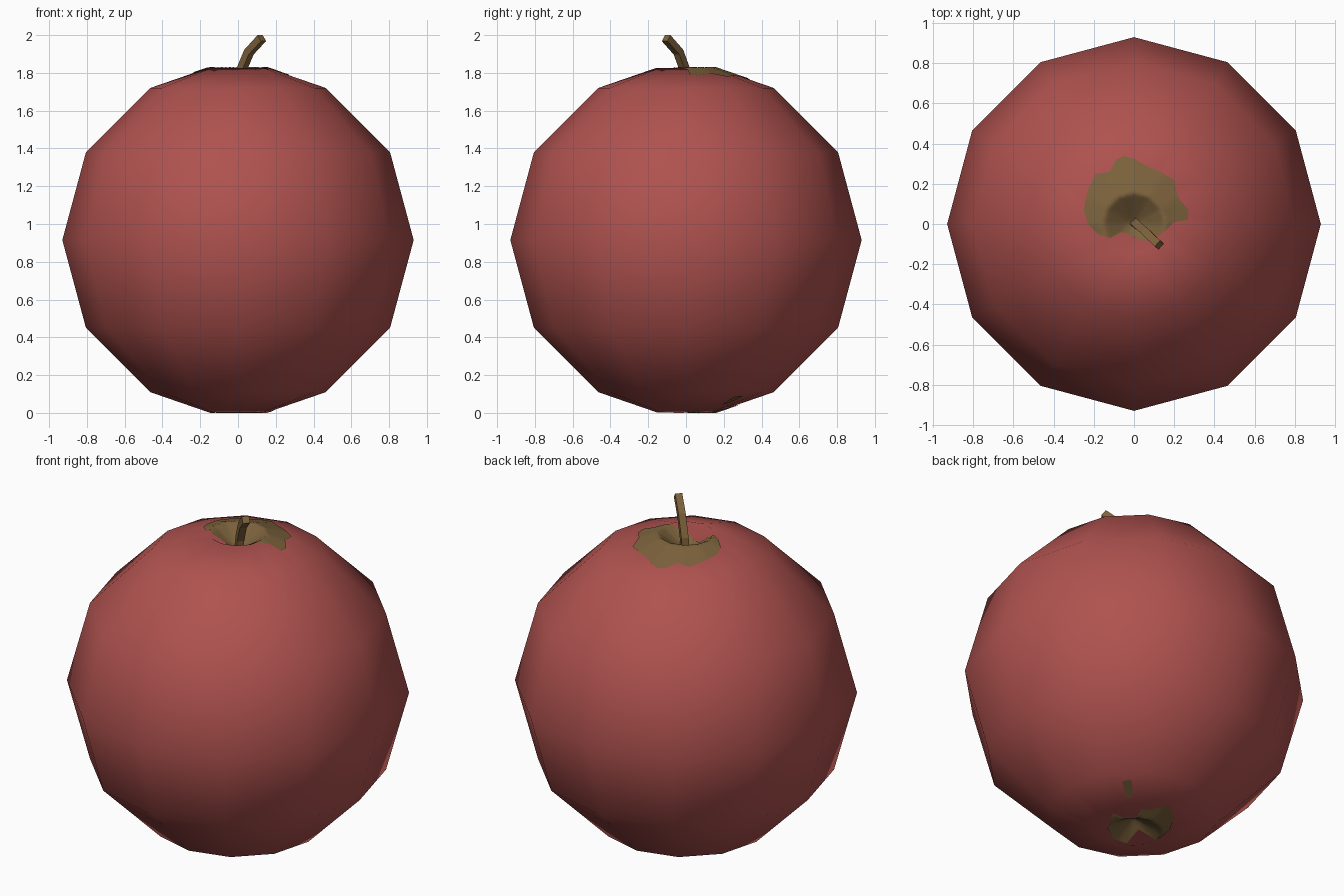
import bpy, bmesh, math
from mathutils import Vector
from mathutils.bvhtree import BVHTree

if "Cube" in bpy.data.objects:
    bpy.data.objects.remove(bpy.data.objects["Cube"])


def material(name, rgb):
    m = bpy.data.materials.new(name)
    m.diffuse_color = (*rgb, 1)
    m.use_nodes = True
    m.node_tree.nodes["Principled BSDF"].inputs["Base Color"].default_value = m.diffuse_color
    return m


RED = material("apple red", (0.43, 0.085, 0.078))
BROWN = material("stem brown", (0.21, 0.122, 0.046))
OLIVE = material("olive brown", (0.20, 0.122, 0.045))


def make_object(name, bm, mat, smooth=True):
    mesh = bpy.data.meshes.new(name)
    for f in bm.faces:
        f.smooth = smooth
    bm.to_mesh(mesh)
    mesh.materials.append(mat)
    ob = bpy.data.objects.new(name, mesh)
    bpy.context.collection.objects.link(ob)
    return ob


# apple body: 12-sided lathe with a dimple at both ends
SIDES = 12
PROFILE = [(0.155, 0.003), (0.465, 0.11), (0.805, 0.45), (0.93, 0.915),
           (0.805, 1.38), (0.465, 1.72), (0.155, 1.827)]
bm = bmesh.new()
rings = []
for r, z in PROFILE:
    rings.append([bm.verts.new((r * math.cos(math.tau * i / SIDES),
                                r * math.sin(math.tau * i / SIDES), z))
                  for i in range(SIDES)])
low = bm.verts.new((0, 0, 0.09))
high = bm.verts.new((0, 0, 1.72))
for i in range(SIDES):
    j = (i + 1) % SIDES
    for a, b in zip(rings, rings[1:]):
        bm.faces.new((a[i], a[j], b[j], b[i]))
    bm.faces.new((rings[0][j], rings[0][i], low))
    bm.faces.new((rings[-1][i], rings[-1][j], high))
bm.normal_update()
make_object("apple_body", bm, RED)
tree = BVHTree.FromBMesh(bm)


# thin coloured patches laid on the body surface
def patch(name, outline, centre, side):
    pts = []
    for k, p in enumerate(outline):
        a, b = Vector(p), Vector(outline[(k + 1) % len(outline)])
        pts += [a.lerp(b, t / 3) for t in range(3)]
    c = Vector(centre)
    pb = bmesh.new()

    def drop(p):
        hit, n, _, _ = tree.ray_cast(Vector((p.x, p.y, 1 + side * 2)),
                                     Vector((0, 0, -side)))
        return pb.verts.new(hit + Vector((0, 0, side * 0.005)))

    steps = 16
    mid = drop(c + Vector((0.0003, 0.0002)))
    loops = [[drop(c.lerp(p, s / steps)) for p in pts]
             for s in range(1, steps + 1)]
    n = len(pts)
    for i in range(n):
        j = (i + 1) % n
        pb.faces.new((mid, loops[0][i], loops[0][j]))
        for a, b in zip(loops, loops[1:]):
            pb.faces.new((a[i], b[i], b[j], a[j]))
    pb.normal_update()
    if sum(f.normal.z for f in pb.faces) * side < 0:
        bmesh.ops.reverse_faces(pb, faces=pb.faces[:])
    make_object(name, pb, OLIVE)


def diagonal(points):
    # screen axes of the lower back right view to x, y
    s = math.sqrt(0.5)
    return [((v - u) * s, (v + u) * s) for u, v in points]


patch("top_patch", [
    (-.05, .34), (.0, .325), (.06, .29), (.13, .26), (.2, .22), (.22, .13),
    (.27, .07), (.27, .02), (.2, .01), (.16, -.03), (.12, -.06), (.05, -.085),
    (-.06, -.04), (-.12, -.07), (-.18, -.05), (-.23, 0), (-.25, .07),
    (-.23, .17), (-.19, .25), (-.12, .26), (-.09, .32)], (0, .1), 1)
patch("bottom_patch", diagonal([
    (-.14, .05), (-.10, .18), (-.05, .16), (.03, .16), (.06, .21), (.11, .19),
    (.21, .2), (.22, .07), (.19, -.02), (.11, -.1), (.02, -.06), (-.05, -.13),
    (-.12, -.08)]), diagonal([(.03, .05)])[0], -1)
patch("bottom_speck", diagonal([
    (-.03, .40), (.02, .41), (.025, .35), (.015, .29), (-.01, .28),
    (-.02, .33)]), diagonal([(0, .35)])[0], -1)

# stem: bent square rod
PATH = [Vector(p) for p in ((0, 0.005, 1.69), (0.012, 0, 1.80),
                            (0.058, -0.04, 1.91), (0.126, -0.105, 1.984))]
bm = bmesh.new()
across = Vector((0.65, 0.75, 0)).normalized()
prev = None
for k, p in enumerate(PATH):
    d = (PATH[min(k + 1, 3)] - PATH[max(k - 1, 0)]).normalized()
    u = (across - d * across.dot(d)).normalized()
    w = d.cross(u)
    ring = [bm.verts.new(p + (u * a + w * b) * 0.02)
            for a, b in ((1, 1), (-1, 1), (-1, -1), (1, -1))]
    if prev:
        for i in range(4):
            j = (i + 1) % 4
            bm.faces.new((prev[i], prev[j], ring[j], ring[i]))
    else:
        bm.faces.new(ring[::-1])
    prev = ring
bm.faces.new(prev)
bmesh.ops.recalc_face_normals(bm, faces=bm.faces[:])
make_object("stem", bm, BROWN, smooth=False)
